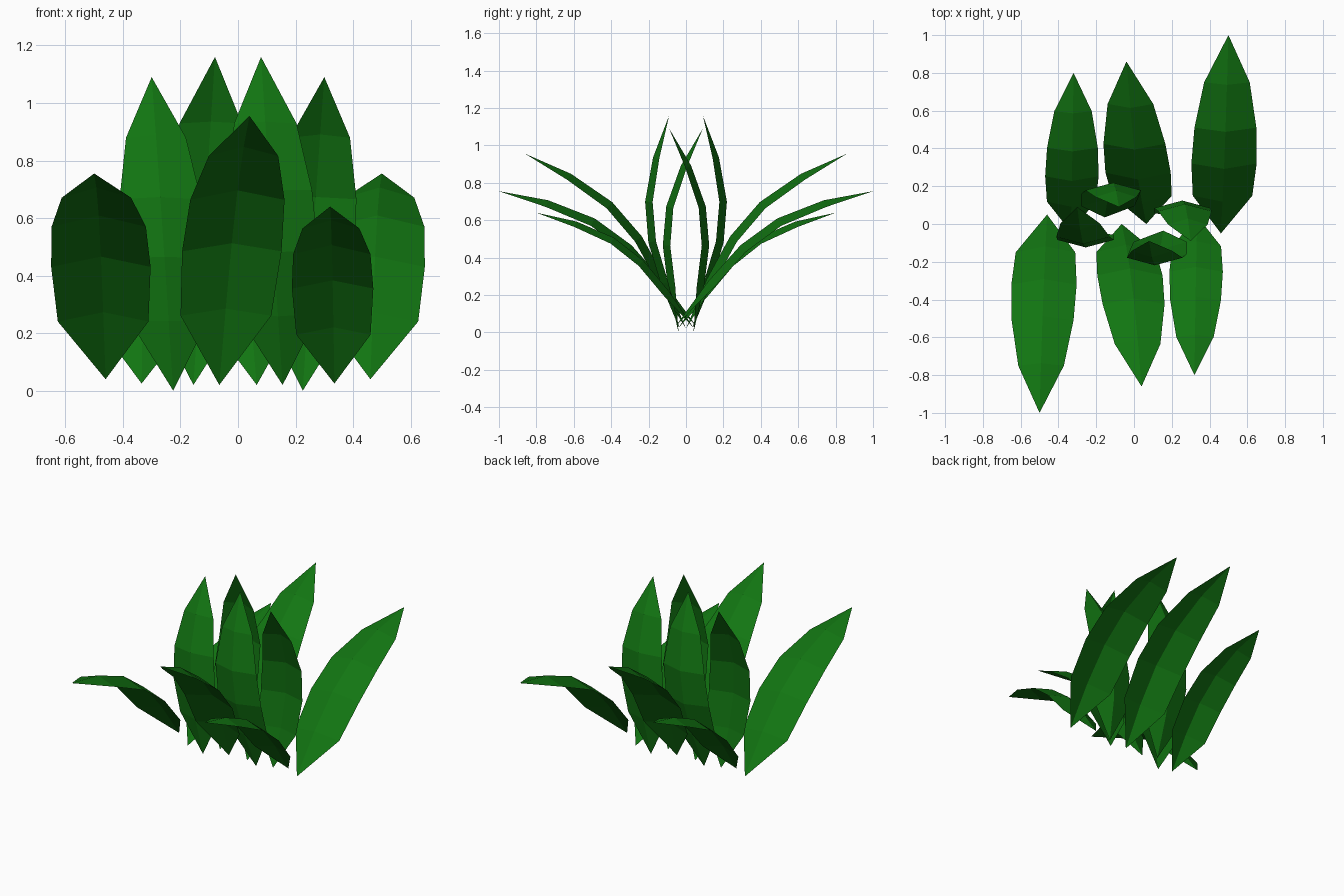
import bpy
import bmesh
from mathutils import Vector

if "Cube" in bpy.data.objects:
    bpy.data.objects.remove(bpy.data.objects["Cube"])

green = bpy.data.materials.new("leaf green")
green.diffuse_color = (0.006, 0.18, 0.006, 1.0)
green.use_nodes = True
green.node_tree.nodes["Principled BSDF"].inputs["Base Color"].default_value = green.diffuse_color

# Leaf rows as fractions of leaf length:
# edge distance, edge height, midrib distance, midrib height, half width
ROWS = [
    (0.219, 0.042, 0.213, 0.077, 0.124),
    (0.414, 0.090, 0.411, 0.126, 0.136),
    (0.599, 0.097, 0.602, 0.132, 0.129),
    (0.800, 0.056, 0.807, 0.085, 0.095),
]


def make_leaf(name, base, tip, turned):
    """Folded, arched leaf from a base point to a tip; turned = half turn about z."""
    base, tip = Vector(base), Vector(tip)
    chord = tip - base
    length = Vector((chord.y, chord.z)).length
    up = Vector((0, -chord.z, chord.y))          # outward side of the arch
    side = Vector((length, 0, 0))
    spin = -1 if turned else 1

    bm = bmesh.new()

    def vert(s, h, w):
        p = base + chord * s + up * h + side * w
        return bm.verts.new((p.x * spin, p.y * spin, p.z))

    first, last = vert(0, 0, 0), vert(1, 0, 0)
    rows = [(vert(es, eh, -w), vert(ms, mh, 0), vert(es, eh, w))
            for es, eh, ms, mh, w in ROWS]
    for i in (0, 1):
        bm.faces.new((first, rows[0][i + 1], rows[0][i]))
        for a, b in zip(rows, rows[1:]):
            bm.faces.new((a[i], a[i + 1], b[i + 1], b[i]))
        bm.faces.new((rows[-1][i], rows[-1][i + 1], last))

    mesh = bpy.data.meshes.new(name)
    bm.to_mesh(mesh)
    bm.free()
    mesh.materials.append(green)
    bpy.context.collection.objects.link(bpy.data.objects.new(name, mesh))


# Five leaves, each repeated by a half turn about the centre
LEAVES = {
    "long_spreading_leaf": ((0.46, -0.05, 0.04), (0.50, 1.00, 0.755)),
    "middle_spreading_leaf": ((0.065, 0.0, 0.02), (-0.04, 0.86, 0.955)),
    "short_spreading_leaf": ((-0.335, -0.04, 0.025), (-0.32, 0.80, 0.64)),
    "outer_upright_leaf": ((-0.225, -0.04, 0.0), (-0.30, 0.09, 1.09)),
    "inner_upright_leaf": ((0.155, -0.035, 0.02), (0.08, -0.09, 1.16)),
}
for name, (base, tip) in LEAVES.items():
    make_leaf(name + "_a", base, tip, False)
    make_leaf(name + "_b", base, tip, True)
